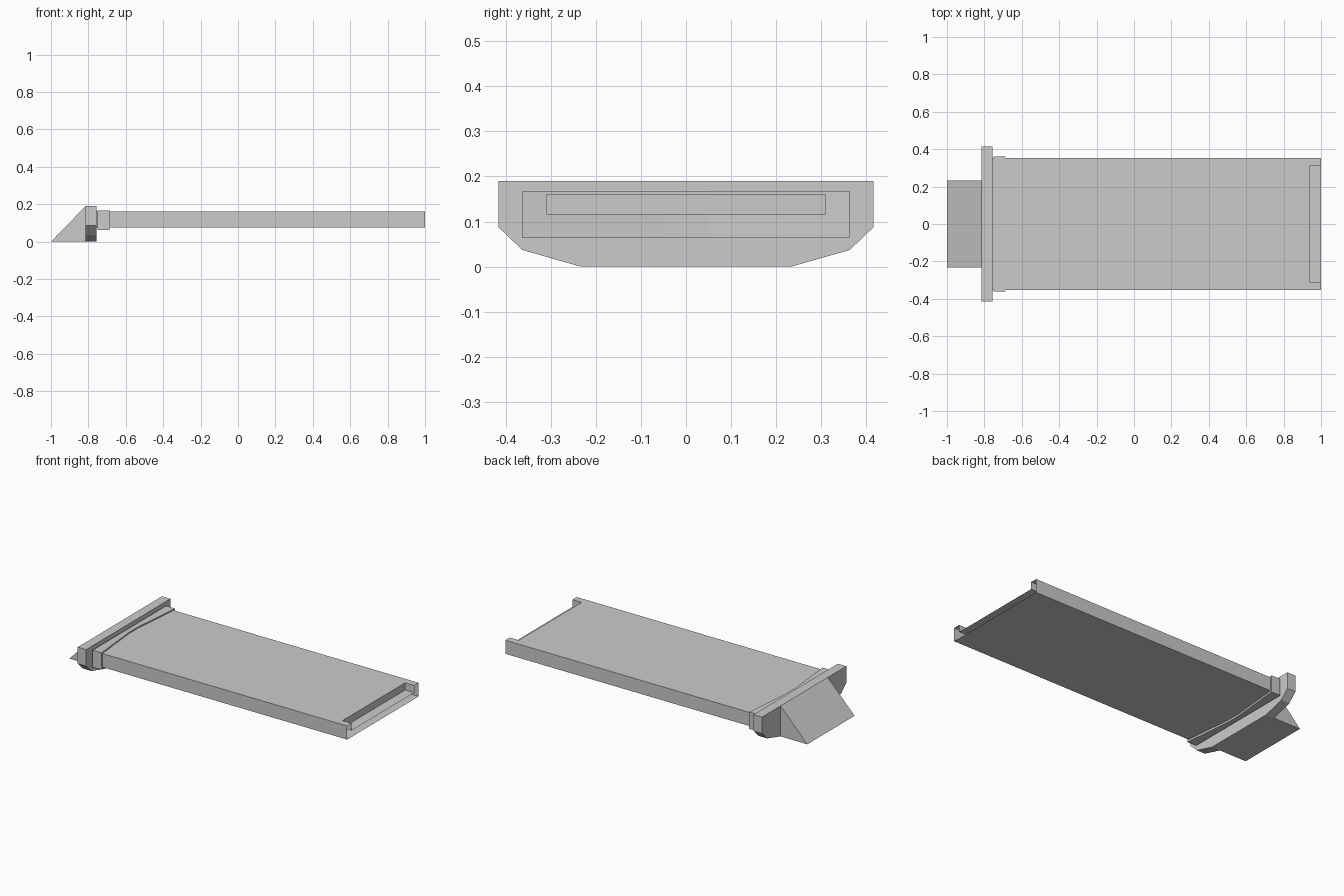
import bpy, bmesh
from mathutils import Vector

if "Cube" in bpy.data.objects:
    bpy.data.objects.remove(bpy.data.objects["Cube"])


def prism(name, outline, lo, hi, place):
    """Extrude a flat outline from lo to hi; place(u, v, w) maps it to x, y, z."""
    bm = bmesh.new()
    face = bm.faces.new([bm.verts.new(place(u, v, lo)) for u, v in outline])
    ext = bmesh.ops.extrude_face_region(bm, geom=[face])
    verts = [g for g in ext["geom"] if isinstance(g, bmesh.types.BMVert)]
    shift = Vector(place(0, 0, hi)) - Vector(place(0, 0, lo))
    bmesh.ops.translate(bm, verts=verts, vec=shift)
    bmesh.ops.recalc_face_normals(bm, faces=bm.faces)
    mesh = bpy.data.meshes.new(name)
    bm.to_mesh(mesh)
    bm.free()
    obj = bpy.data.objects.new(name, mesh)
    bpy.context.collection.objects.link(obj)
    return obj


def along_x(u, v, w): return (w, u, v)
def along_y(u, v, w): return (u, w, v)
def along_z(u, v, w): return (u, v, w)


def mirrored(half):
    """Complete an outline of (y, z) points by mirroring it in y."""
    return half + [(-y, z) for y, z in reversed(half)]


# sloping wedge at the head
prism("wedge", [(-1, 0), (-0.815, 0), (-0.815, 0.19)], -0.233, 0.233, along_y)

# wide plate with chamfered lower corners
prism("end_plate", mirrored([(0.415, 0.19), (0.415, 0.087), (0.363, 0.037), (0.233, 0)]),
      -0.815, -0.757, along_x)

# collar with a hollowed inner edge
prism("collar", [(-0.75, 0.362), (-0.688, 0.362), (-0.718, 0.05),
                 (-0.718, -0.05), (-0.688, -0.362), (-0.75, -0.362)],
      0.063, 0.168, along_z)

# long flat body
body = prism("body", mirrored([(0.352, 0.16), (0.352, 0.075)]), -0.757, 1.0, along_x)

# notch in the tail end
cutter = prism("notch_cutter", mirrored([(0.309, 0.25), (0.309, 0.115)]), 0.937, 1.1, along_x)
cutter.hide_render = True
mod = body.modifiers.new("notch", "BOOLEAN")
mod.operation = "DIFFERENCE"
mod.solver = "EXACT"
mod.object = cutter
bpy.context.view_layer.objects.active = body
bpy.ops.object.modifier_apply(modifier=mod.name)
bpy.data.objects.remove(cutter)

# the tail end of the body is open
bm = bmesh.new()
bm.from_mesh(body.data)
tail = [f for f in bm.faces if f.normal.x > 0.9 and f.calc_center_median().x > 0.99]
bmesh.ops.delete(bm, geom=tail, context="FACES")
bm.to_mesh(body.data)
bm.free()
